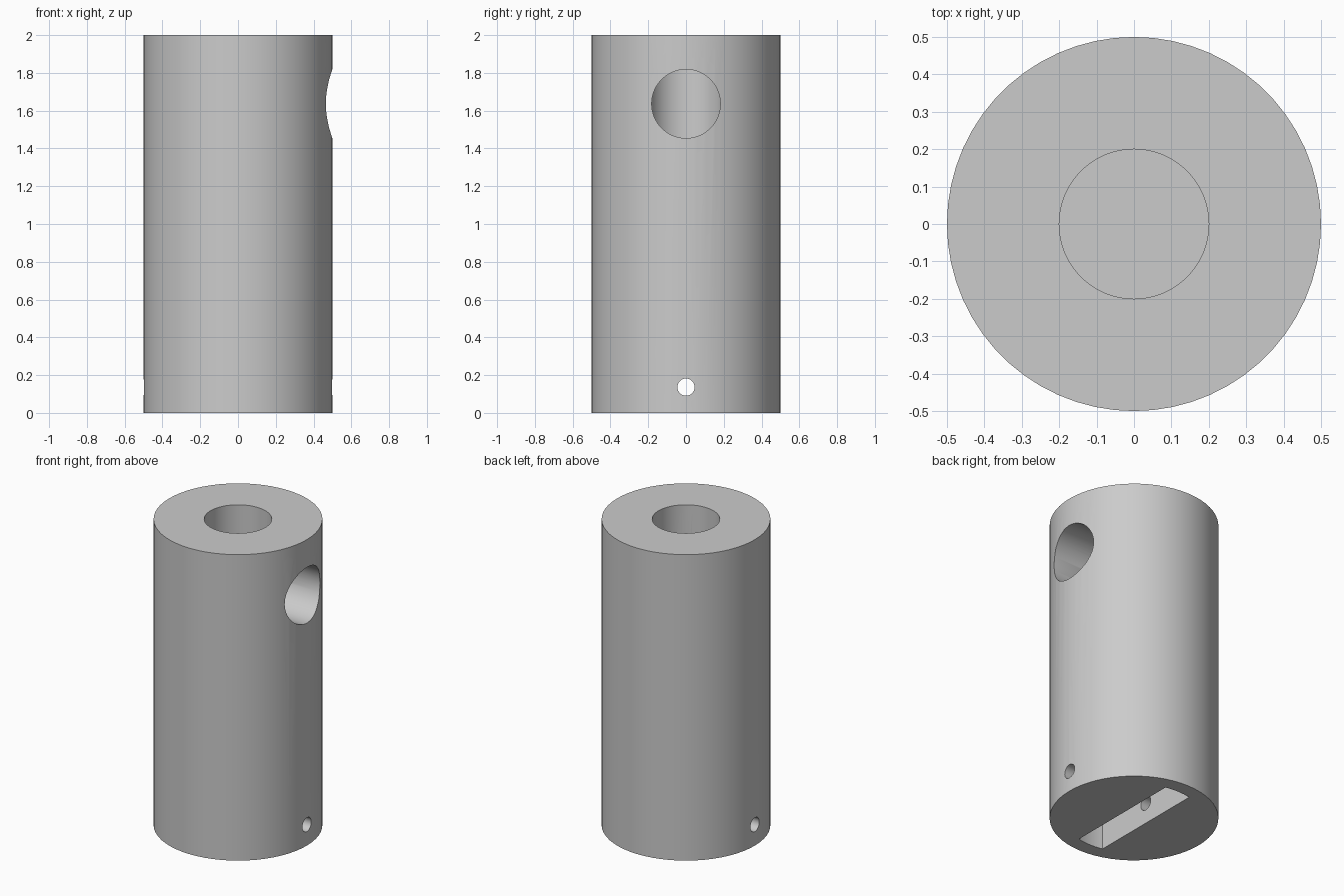
import bpy
import bmesh
from math import asin, cos, sin, pi
from mathutils import Matrix

cube = bpy.data.objects.get("Cube")
if cube:
    bpy.data.objects.remove(cube, do_unlink=True)

UNIT = 1 / 11   # part is laid out on an 11 x 22 grid
SEGMENTS = 60

grey = bpy.data.materials.new("plain grey")
grey.use_nodes = True
colour = (0.6, 0.6, 0.6, 1)
grey.diffuse_color = colour
grey.node_tree.nodes["Principled BSDF"].inputs["Base Color"].default_value = colour


def prism(name, outline, low, high, turn=None):
    """Extrude a flat outline from low to high along z, then turn it."""
    bm = bmesh.new()
    face = bm.faces.new([bm.verts.new((x, y, low)) for x, y in outline])
    top = bmesh.ops.extrude_face_region(bm, geom=[face])["geom"]
    bmesh.ops.translate(bm, vec=(0, 0, high - low),
                        verts=[v for v in top if isinstance(v, bmesh.types.BMVert)])
    bmesh.ops.recalc_face_normals(bm, faces=bm.faces)
    if turn:
        bm.transform(turn)
    bm.transform(Matrix.Scale(UNIT, 4))
    mesh = bpy.data.meshes.new(name)
    bm.to_mesh(mesh)
    bm.free()
    mesh.materials.append(grey)
    obj = bpy.data.objects.new(name, mesh)
    bpy.context.collection.objects.link(obj)
    return obj


def circle(radius, count=SEGMENTS):
    return [(radius * cos(2 * pi * i / count), radius * sin(2 * pi * i / count))
            for i in range(count)]


def slot(width, radius, steps=8):
    """Long slot along y with ends rounded to the given radius."""
    half = asin(width / 2 / radius)
    arc = [half * (2 * i / steps - 1) for i in range(steps + 1)]
    return [(side * radius * sin(a), -side * radius * cos(a))
            for side in (1, -1) for a in arc]


def sideways(height):
    """Lay a prism along +x at the given height."""
    return Matrix.Translation((0, 0, height)) @ Matrix.Rotation(pi / 2, 4, 'Y')


# Main cylinder
body = prism("coupling_body", circle(5.5), 0, 22)

# Shaft bore, screw hole into the bore, pin hole right through, blade slot
cutters = [
    prism("shaft_bore", circle(2.2), 12, 24),
    prism("screw_hole", circle(2), 0, 8, sideways(18)),
    prism("pin_hole", circle(0.5, 32), -8, 8, sideways(1.5)),
    prism("blade_slot", slot(2, 4.5), -1, 3.5),
]

bpy.context.view_layer.objects.active = body
body.select_set(True)
for cutter in cutters:
    cutter.hide_render = True
    cut = body.modifiers.new(cutter.name, 'BOOLEAN')
    cut.operation = 'DIFFERENCE'
    cut.solver = 'EXACT'
    cut.object = cutter
    bpy.ops.object.modifier_apply(modifier=cut.name)
    bpy.data.objects.remove(cutter, do_unlink=True)

bpy.ops.object.shade_smooth_by_angle(angle=pi / 6)
